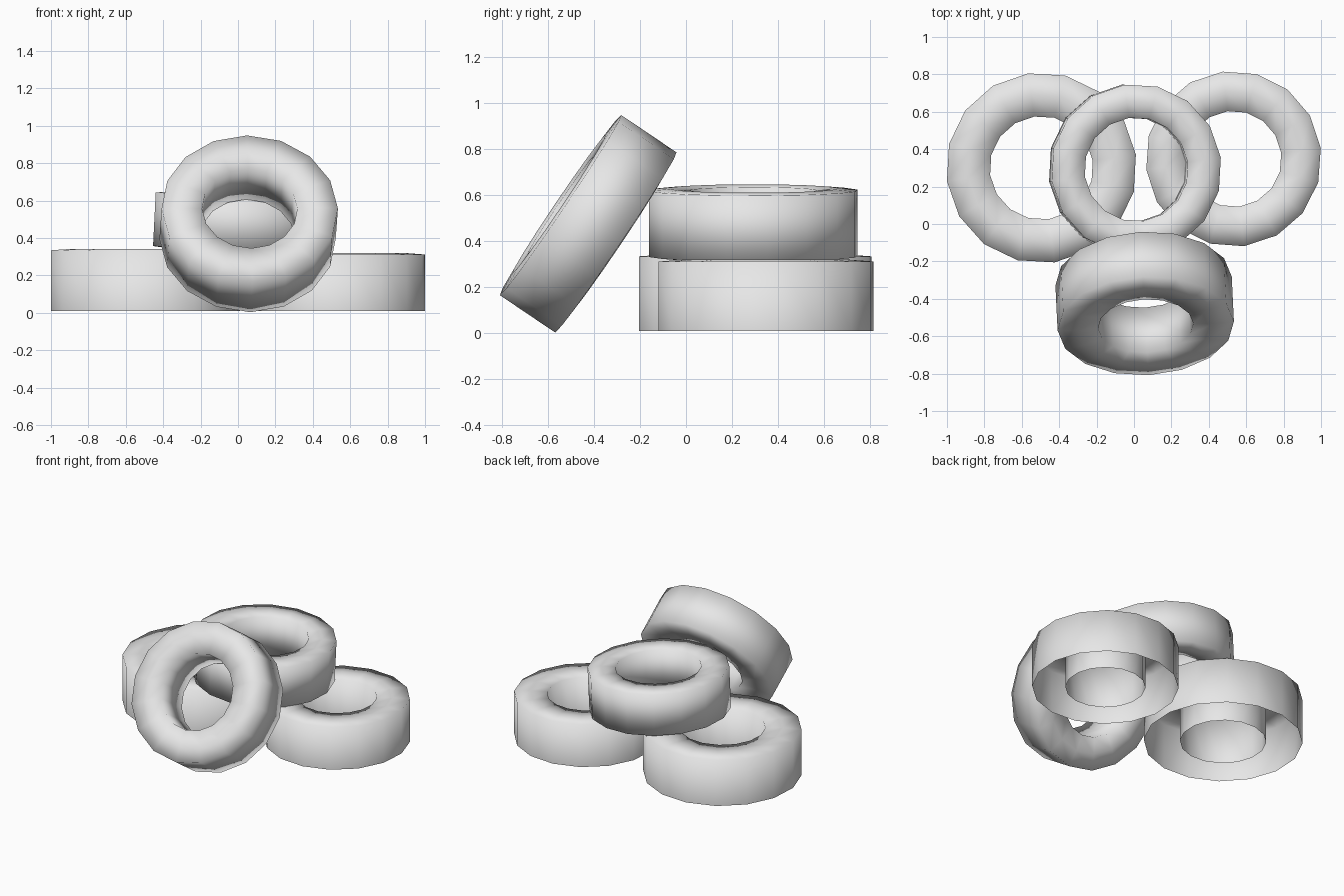
import bpy, bmesh, math
from mathutils import Matrix, Vector

cube = bpy.data.objects.get("Cube")
if cube:
    bpy.data.objects.remove(cube, do_unlink=True)

SIDES = 16
BULGE = 0.008

rubber = bpy.data.materials.new("grey_rubber")
rubber.use_nodes = True
rubber.diffuse_color = (0.8, 0.8, 0.8, 1)
rubber.node_tree.nodes["Principled BSDF"].inputs["Base Color"].default_value = (0.8, 0.8, 0.8, 1)


def tyre(name, centre, outer, inner, width, axis=(0, 0, 1), phase=8, open_base=False):
    """Revolve a boxy tyre section around its axis and place it in the pile."""
    half, mid = width / 2, (outer + inner) / 2
    section = [(inner, -half), (inner, half), (mid, half + BULGE),
               (outer, half), (outer, -half), (mid, -half - BULGE)]
    if open_base:
        section.pop()  # no sidewall where the tyre lies on the ground
    bm = bmesh.new()
    rings = []
    for i in range(SIDES):
        a = math.radians(phase) + math.tau * i / SIDES
        rings.append([bm.verts.new((r * math.cos(a), r * math.sin(a), z)) for r, z in section])
    count = len(section)
    for i, ring in enumerate(rings):
        following = rings[(i + 1) % SIDES]
        for j in range(count - 1 if open_base else count):
            k = (j + 1) % count
            face = bm.faces.new((ring[j], ring[k], following[k], following[j]))
            face.smooth = True
    # Turn the tread faces outward along with the connected surface
    bm.normal_update()
    tread = max(bm.faces, key=lambda f: f.calc_center_median().xy.length)
    if tread.normal.dot(tread.calc_center_median()) < 0:
        bmesh.ops.reverse_faces(bm, faces=bm.faces[:])
    turn = Vector((0, 0, 1)).rotation_difference(Vector(axis).normalized()).to_matrix().to_4x4()
    bm.transform(Matrix.Translation(centre) @ turn)
    mesh = bpy.data.meshes.new(name)
    bm.to_mesh(mesh)
    bm.free()
    mesh.materials.append(rubber)
    obj = bpy.data.objects.new(name, mesh)
    bpy.context.collection.objects.link(obj)
    return obj


# Two tyres lying on the ground
tyre("right_ground_tyre", (-0.495, 0.30, 0.172), 0.51, 0.277, 0.325, open_base=True)
tyre("left_ground_tyre", (0.532, 0.348, 0.161), 0.47, 0.257, 0.302, phase=7, open_base=True)

# Tyre resting across both, tipped slightly to its left
tyre("stacked_tyre", (0.005, 0.292, 0.478), 0.457, 0.278, 0.287, axis=(0.05, 0, 1))

# Tyre leaning against the pile at the front
tyre("leaning_tyre", (0.057, -0.425, 0.476), 0.472, 0.255, 0.29,
     axis=(0.04, -0.83, 0.56), phase=3)
